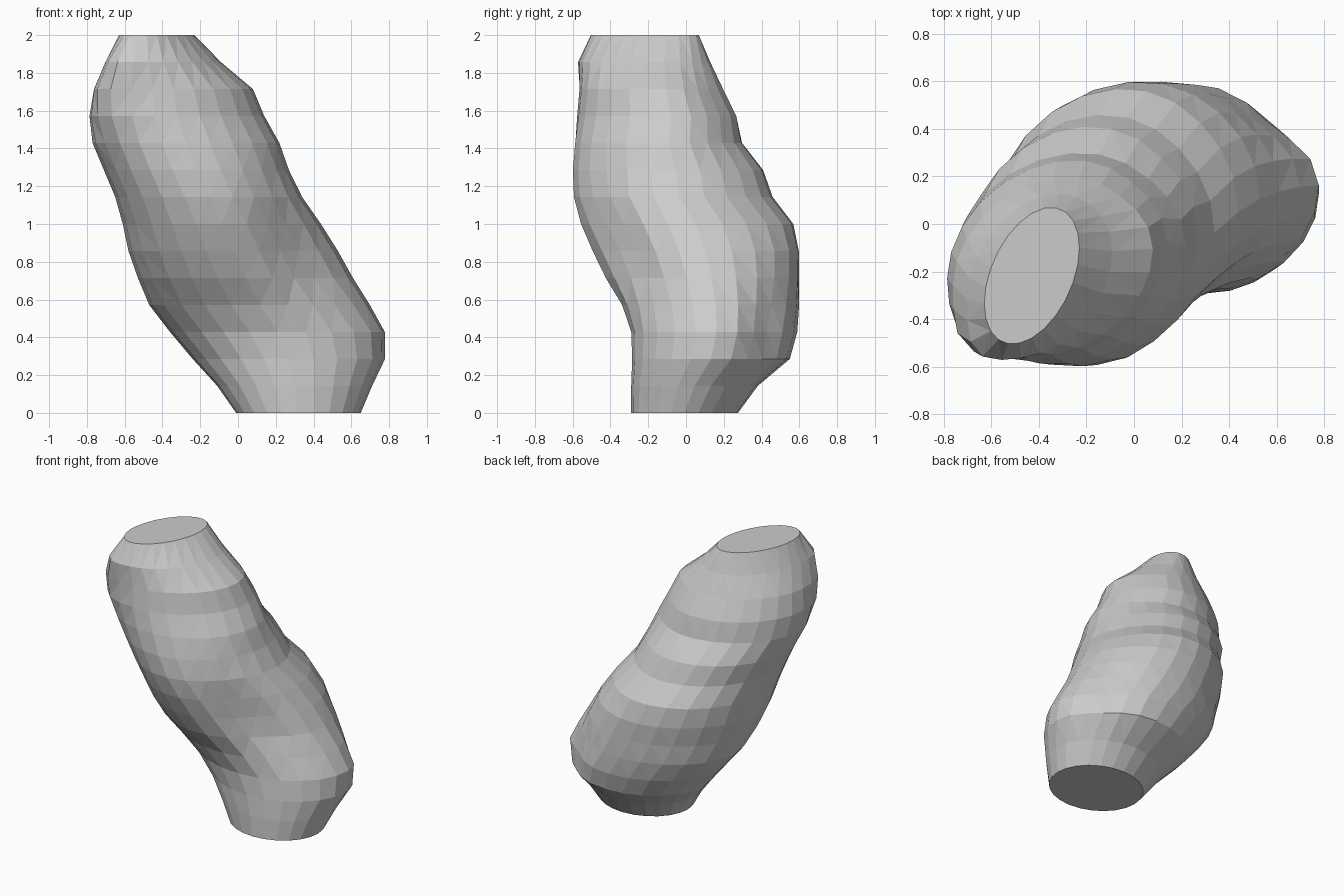
import bpy, bmesh
from math import sin, cos, pi, exp, radians

SIDES = 24
# Slices from floor to top: x min, x max, y min, y max, skew,
# then dents: front-right valley, back-right flat, front-left (negative = bulge)
SLICES = [
    (-0.01, 0.65, -0.29, 0.275, 0.00, 0.00, 0.00, 0.00),
    (-0.11, 0.71, -0.29, 0.38, 0.00, 0.00, 0.00, 0.00),
    (-0.24, 0.78, -0.285, 0.55, 0.00, 0.00, 0.08, 0.00),
    (-0.36, 0.78, -0.29, 0.59, 0.03, 0.00, 0.13, 0.00),
    (-0.47, 0.70, -0.34, 0.60, 0.06, 0.04, 0.09, 0.00),
    (-0.53, 0.61, -0.43, 0.60, 0.10, 0.12, 0.04, 0.00),
    (-0.58, 0.53, -0.50, 0.60, 0.10, 0.13, 0.02, 0.00),
    (-0.61, 0.44, -0.56, 0.57, 0.08, 0.10, 0.02, 0.00),
    (-0.65, 0.34, -0.595, 0.46, 0.06, 0.04, 0.02, 0.00),
    (-0.71, 0.27, -0.60, 0.41, 0.08, 0.00, 0.03, 0.00),
    (-0.77, 0.22, -0.59, 0.30, 0.12, 0.00, 0.04, 0.00),
    (-0.785, 0.14, -0.575, 0.27, 0.18, 0.00, 0.05, -0.06),
    (-0.76, 0.08, -0.56, 0.20, 0.20, 0.00, 0.06, -0.13),
    (-0.70, -0.09, -0.56, 0.13, 0.30, 0.00, 0.03, -0.13),
    (-0.63, -0.23, -0.505, 0.07, 0.42, 0.00, 0.00, 0.00),
]
DENT_ANGLES = (310, 42, 220)


def ring(bm, z, x0, x1, y0, y1, skew, *dents):
    """Skewed oval slice with soft dents or bulges at fixed angles."""
    verts = []
    for i in range(SIDES):
        t = 2 * pi * i / SIDES
        r = 1
        for angle, depth in zip(DENT_ANGLES, dents):
            off = (t - radians(angle) + pi) % (2 * pi) - pi
            r -= depth * exp(-(off / 0.4) ** 2)
        verts.append(bm.verts.new((
            (x0 + x1) / 2 + (x1 - x0) / 2 * r * cos(t),
            (y0 + y1) / 2 + (y1 - y0) / 2 * r * sin(t + skew), z)))
    return verts


# Leaning, lumpy body lofted through the slices with flat ends
bm = bmesh.new()
rings = [ring(bm, 2 * k / (len(SLICES) - 1), *s) for k, s in enumerate(SLICES)]
for a, b in zip(rings, rings[1:]):
    for i in range(SIDES):
        j = (i + 1) % SIDES
        bm.faces.new((a[i], a[j], b[j], b[i]))
bmesh.ops.triangulate(bm, faces=bm.faces[:])
bm.faces.new(rings[0][::-1])
bm.faces.new(rings[-1])

mesh = bpy.data.meshes.new("leaning_body")
bm.to_mesh(mesh)
bm.free()
bpy.context.collection.objects.link(bpy.data.objects.new("leaning_body", mesh))
